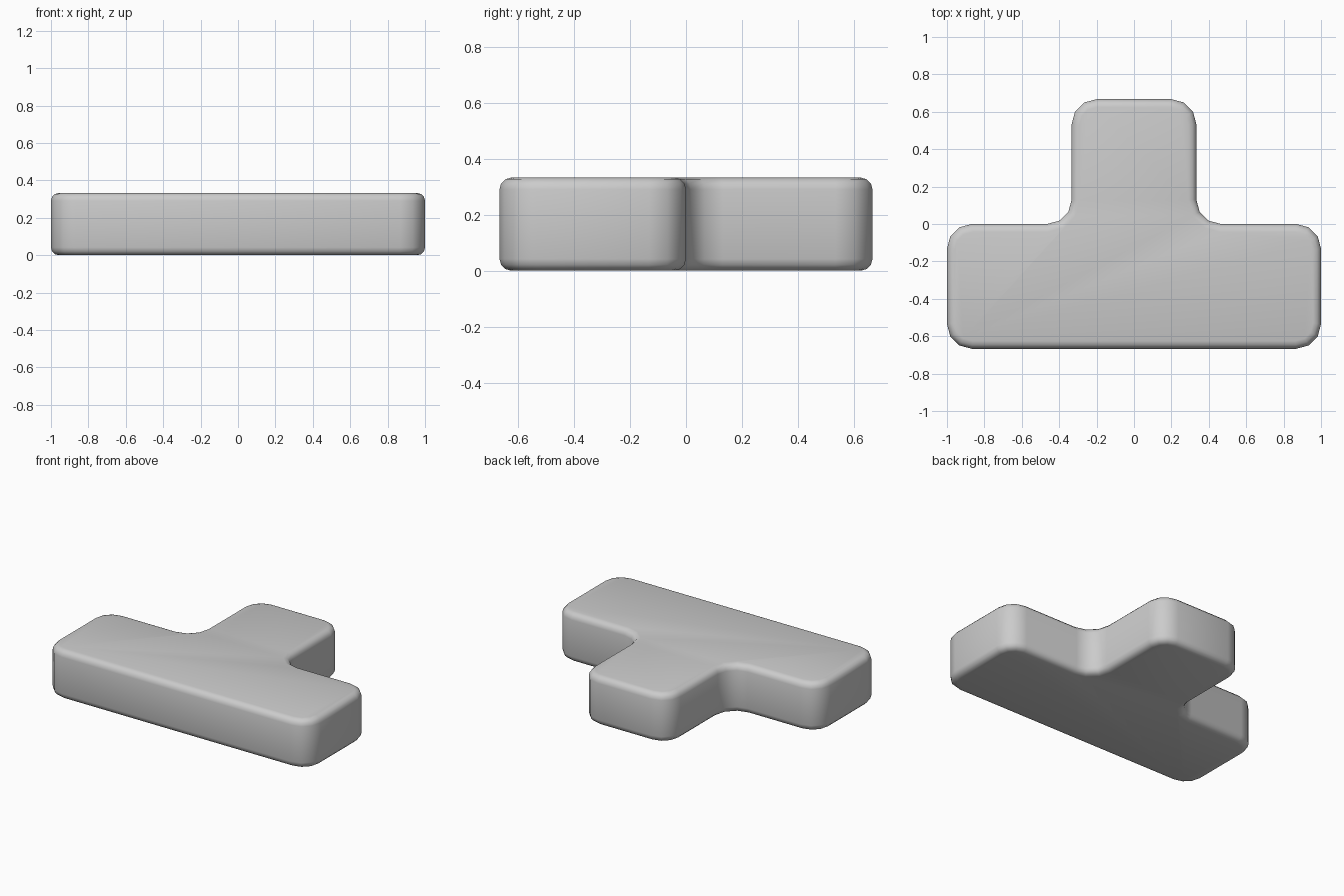
import bpy
import bmesh
import math

if "Cube" in bpy.data.objects:
    bpy.data.objects.remove(bpy.data.objects["Cube"])

HEIGHT = 0.333
CORNER = 0.132   # plan-view corner rounding
RIM = 0.042      # rounding of top and bottom rims

# T-shaped outline, right half, mirrored to the left
half = [(1.0, -0.667), (1.0, 0.0), (0.333, 0.0), (0.333, 0.667)]
outline = half + [(-x, y) for x, y in reversed(half)]

# Extrude the outline into a solid block
bm = bmesh.new()
base = bm.faces.new([bm.verts.new((x, y, 0)) for x, y in outline])
ext = bmesh.ops.extrude_face_region(bm, geom=[base])
top = [v for v in ext["geom"] if isinstance(v, bmesh.types.BMVert)]
bmesh.ops.translate(bm, verts=top, vec=(0, 0, HEIGHT))
bmesh.ops.recalc_face_normals(bm, faces=bm.faces[:])


def is_vertical(edge):
    a, b = edge.verts
    return abs(a.co.z - b.co.z) > 0.1


def round_edges(edges, radius, segments):
    bmesh.ops.bevel(bm, geom=edges, offset=radius, offset_type='OFFSET',
                    segments=segments, profile=0.5, affect='EDGES')


# Round the upright corners, then the rims
round_edges([e for e in bm.edges if is_vertical(e)], CORNER, 3)
round_edges([e for e in bm.edges if not is_vertical(e)], RIM, 3)

mesh = bpy.data.meshes.new("t_block")
bm.to_mesh(mesh)
bm.free()
block = bpy.data.objects.new("t_block", mesh)
bpy.context.collection.objects.link(block)

# Smooth shading
bpy.context.view_layer.objects.active = block
block.select_set(True)
bpy.ops.object.shade_smooth_by_angle(angle=math.radians(50))
